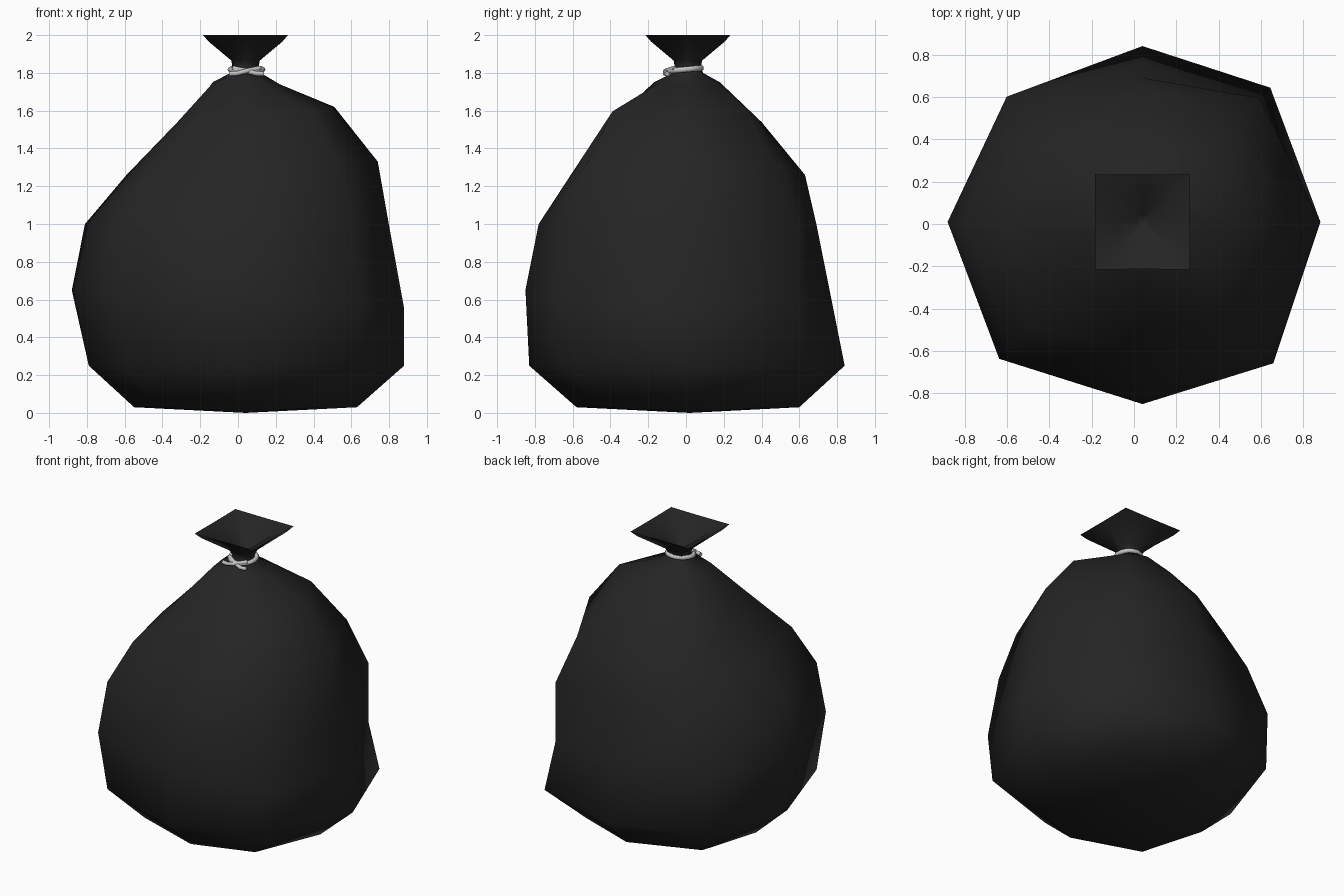
import bpy, bmesh, math
from mathutils import Vector

if "Cube" in bpy.data.objects:
    bpy.data.objects.remove(bpy.data.objects["Cube"])


def mat(name, c):
    m = bpy.data.materials.new(name)
    m.diffuse_color = (c, c, c, 1)
    m.use_nodes = True
    m.node_tree.nodes["Principled BSDF"].inputs["Base Color"].default_value = m.diffuse_color
    return m


bag_mat = mat("black plastic", 0.018)
cord_mat = mat("light grey cord", 0.55)

# Bag rings: height, height shift toward +x, then radius from the origin
# in eight directions counter-clockwise from +x
BODY = [
    (0.03, 0.00, (.63, .64, .60, .60, .55, .60, .58, .63)),
    (0.25, 0.00, (.88, .91, .84, .84, .79, .84, .83, .90)),
    (0.65, -.10, (.88, .84, .76, .85, .88, .90, .85, .93)),
    (1.00, -.01, (.80, .84, .69, .72, .81, .84, .78, .86)),
    (1.26, 0.07, (.74, .70, .63, .57, .59, .68, .61, .75)),
    (1.54, 0.08, (.51, .47, .40, .40, .32, .38, .39, .55)),
    (1.75, -.01, (.22, .22, .18, .19, .13, .16, .17, .21)),
]
# Neck and flared mouth: height, radius at edge middles, radius at corners
CX, CY = 0.04, 0.01
MOUTH = [(1.80, .080, .080), (1.835, .070, .075), (1.865, .075, .095),
         (1.965, .17, .275), (1.99, .223, .318)]
INNER = [(1.95, .13, .18), (1.86, .03, .04)]


def ring_from_table(z, shift, radii):
    pts = []
    for i, r in enumerate(radii):
        a = i * math.pi / 4
        y0 = CY if i % 4 == 0 else 0
        x0 = CX if i % 4 == 2 else 0
        pts.append((r * math.cos(a) + x0, r * math.sin(a) + y0,
                    z + shift * max(0, math.cos(a))))
    return pts


def ring_mouth(z, edge, corner):
    pts = []
    for i in range(8):
        a = i * math.pi / 4
        r = corner if i % 2 else edge
        lift = 0.01 if z > 1.98 else 0
        pts.append((CX + r * math.cos(a), CY + r * math.sin(a), z + lift))
    return pts


# Bag: one continuous skin from the base, up the neck and into the mouth
bm = bmesh.new()
rings = [ring_from_table(*b) for b in BODY] + [ring_mouth(*m) for m in MOUTH + INNER]
loops = [[bm.verts.new(p) for p in ring] for ring in rings]
for lo, hi in zip(loops, loops[1:]):
    for i in range(8):
        j = (i + 1) % 8
        bm.faces.new((lo[i], lo[j], hi[j], hi[i]))
base = bm.verts.new((CX, 0.02, 0))
pit = bm.verts.new((CX, CY, 1.84))
for i in range(8):
    j = (i + 1) % 8
    bm.faces.new((base, loops[0][j], loops[0][i]))
    bm.faces.new((pit, loops[-1][i], loops[-1][j]))
for f in bm.faces:
    f.smooth = True
# Hard crease along the mouth rim
rim = set(loops[len(BODY) + len(MOUTH) - 1])
for e in bm.edges:
    if e.verts[0] in rim and e.verts[1] in rim:
        e.smooth = False
me = bpy.data.meshes.new("bag")
bm.to_mesh(me)
bm.free()
me.materials.append(bag_mat)
bpy.context.collection.objects.link(bpy.data.objects.new("bag", me))


def cord(name, pts, cyclic=False, r=0.015):
    cu = bpy.data.curves.new(name, 'CURVE')
    cu.dimensions = '3D'
    cu.bevel_depth = r
    cu.bevel_resolution = 2
    cu.use_fill_caps = True
    sp = cu.splines.new('POLY')
    sp.points.add(len(pts) - 1)
    for p, c in zip(sp.points, pts):
        p.co = (*c, 1)
    sp.use_cyclic_u = cyclic
    cu.materials.append(cord_mat)
    bpy.context.collection.objects.link(bpy.data.objects.new(name, cu))


# Cord loop round the neck, dipping a little at the front
cord("cord_loop", [(CX + 0.005 + .085 * math.cos(t), .085 * math.sin(t) - .005,
                    1.818 + .008 * math.sin(t))
                   for t in (k * math.tau / 16 for k in range(16))], True)
# Two loose cord ends crossing at the front
for name, s in (("cord_end_left", -1), ("cord_end_right", 1)):
    cord(name, [(CX + .005 - s * .07, -.06, 1.825),
                (CX + .005, -.103 + s * .006, 1.81),
                (CX + .005 + s * .05, -.11, 1.797),
                (CX + .005 + s * .09, -.10, 1.795)], r=0.013)
